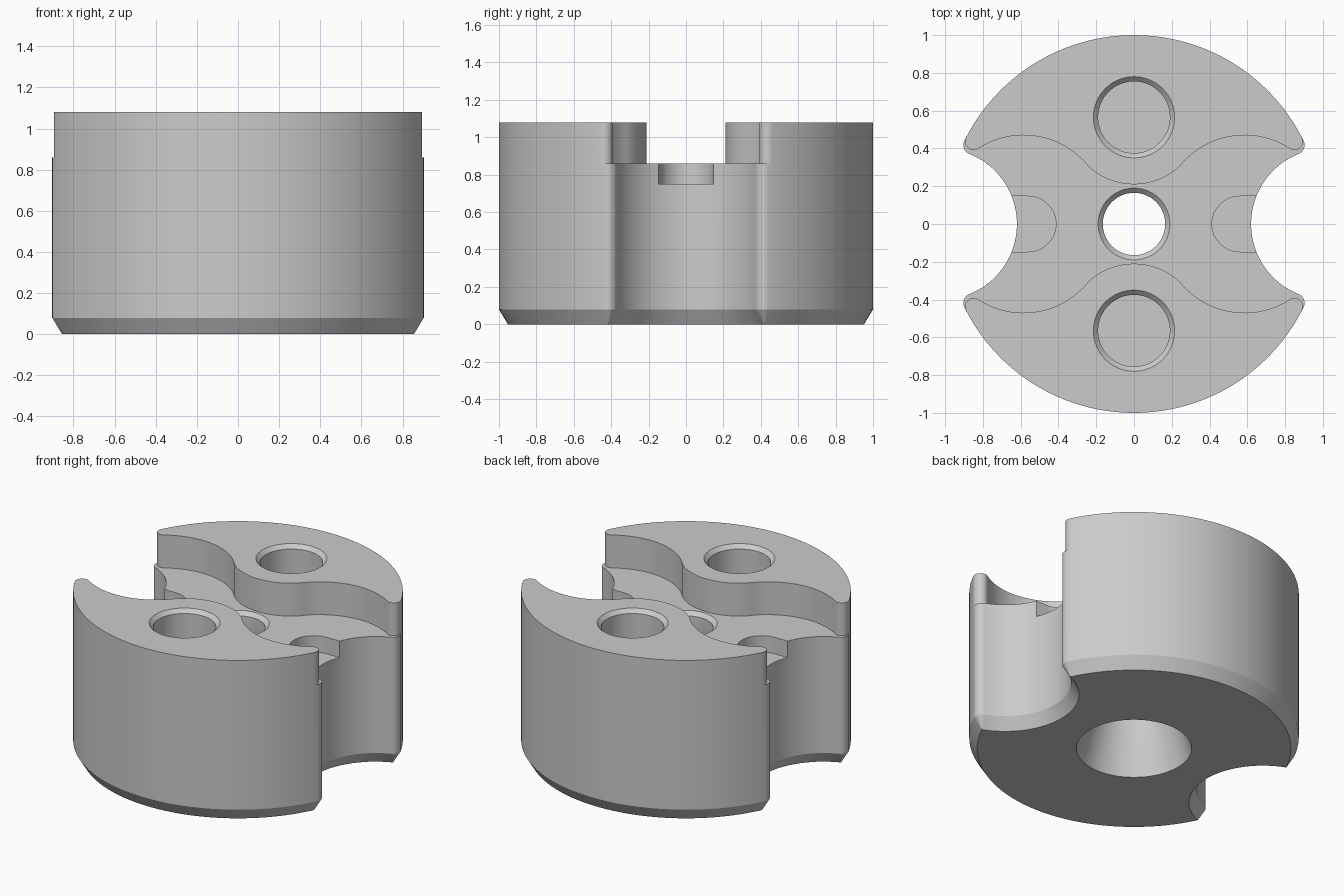
import bpy, bmesh
from math import cos, sin, atan2, radians, acos, hypot, pi

if "Cube" in bpy.data.objects:
    bpy.data.objects.remove(bpy.data.objects["Cube"])


def arc(c, r, a0, a1, n):
    return [(c[0] + r * cos(a0 + (a1 - a0) * i / n),
             c[1] + r * sin(a0 + (a1 - a0) * i / n)) for i in range(n + 1)]


def ang(a, b):
    return atan2(b[1] - a[1], b[0] - a[0])


def tip_centre(p, r, f):
    # centre of a round of radius f touching the unit circle inside and circle (p, r) outside
    d = hypot(*p)
    t = acos(((1 - f) ** 2 + d * d - (r + f) ** 2) / (2 * (1 - f) * d)) + atan2(p[1], p[0])
    return ((1 - f) * cos(t), (1 - f) * sin(t)), t


def four_way(q):
    # mirror a quarter outline into a full closed one
    half = q + [(-x, y) for x, y in reversed(q)]
    out = []
    for p in half + [(-x, -y) for x, y in half]:
        if not out or hypot(p[0] - out[-1][0], p[1] - out[-1][1]) > 1e-5:
            out.append(p)
    if hypot(out[0][0] - out[-1][0], out[0][1] - out[-1][1]) < 1e-5:
        out.pop()
    return out


def loft(name, rings):
    bm = bmesh.new()
    loops = [[bm.verts.new((x, y, z)) for x, y in pts] for pts, z in rings]
    n = len(loops[0])
    for a, b in zip(loops, loops[1:]):
        for i in range(n):
            j = (i + 1) % n
            bm.faces.new((a[i], a[j], b[j], b[i]))
    bm.faces.new(loops[0][::-1])
    bm.faces.new(loops[-1])
    bmesh.ops.remove_doubles(bm, verts=bm.verts[:], dist=1e-5)
    bmesh.ops.recalc_face_normals(bm, faces=bm.faces[:])
    me = bpy.data.meshes.new(name)
    bm.to_mesh(me)
    bm.free()
    ob = bpy.data.objects.new(name, me)
    bpy.context.collection.objects.link(ob)
    return ob


def lathe(name, c, profile, n=64):
    return loft(name, [(arc(c, r, 0, 2 * pi, n)[:-1], z) for r, z in profile])


def cut(target, cutter):
    bpy.context.view_layer.objects.active = target
    m = target.modifiers.new("cut", 'BOOLEAN')
    m.operation, m.solver, m.object = 'DIFFERENCE', 'EXACT', cutter
    bpy.ops.object.modifier_apply(modifier=m.name)
    bpy.data.objects.remove(cutter)


# Round body with two side scallops, rounded tips and a bottom chamfer
S, SR, F = (1.02, 0), 0.40, 0.05
C, T = tip_centre(S, SR, F)


def body_outline(inset):
    q = arc(S, SR + inset, pi, ang(S, C), 20)
    f = F - inset + 2e-4
    q += arc(C, f, ang(C, S), T, 10)[1:]
    q += arc((0, 0), 1 - inset, T, pi / 2, 32)[1:]
    return four_way(q)


body = loft("insert_body", [(body_outline(0.048), 0), (body_outline(0), 0.08),
                            (body_outline(0), 1.08)])

# Wavy channel across the top, leaving two crescent lands
Q, QR = (0, 0.565), 0.355
P, PR, PF = (0.585, 0.03), 0.44, 0.045
K, KT = tip_centre(P, PR, PF)
wave = [(1.2 * cos(KT), 1.2 * sin(KT))]
wave += arc(K, PF, KT, ang(K, P), 12)
wave += arc(P, PR, ang(P, K), ang(P, Q), 20)[1:]
wave += arc(Q, QR, ang(Q, P), -pi / 2, 14)[1:]
wave = four_way(wave)
cut(body, loft("channel_cutter", [(wave, 0.86), (wave, 1.3)]))

# Centre bore: wide tapered mouth below, chamfered at the channel floor
cut(body, lathe("bore_cutter", (0, 0), [(0.356, -0.02), (0.165, 0.6), (0.165, 0.835),
                                        (0.19, 0.86), (0.19, 1.0)]))

for s in (1, -1):
    # Chamfered blind hole in each land
    cut(body, lathe("hole_cutter", (0, s * Q[1]), [(0.19, 0.5), (0.19, 1.055),
                                                   (0.215, 1.08), (0.215, 1.2)]))
    # Shallow round-ended pocket opening into each scallop
    slot = [(s * x, s * y) for x, y in
            arc((0.56, 0), 0.147, pi / 2, 3 * pi / 2, 32) + [(0.8, -0.147), (0.8, 0.147)]]
    cut(body, loft("pocket_cutter", [(slot, 0.75), (slot, 1.0)]))

bpy.ops.object.select_all(action='DESELECT')
body.select_set(True)
bpy.context.view_layer.objects.active = body
bpy.ops.object.shade_smooth_by_angle(angle=radians(25))
